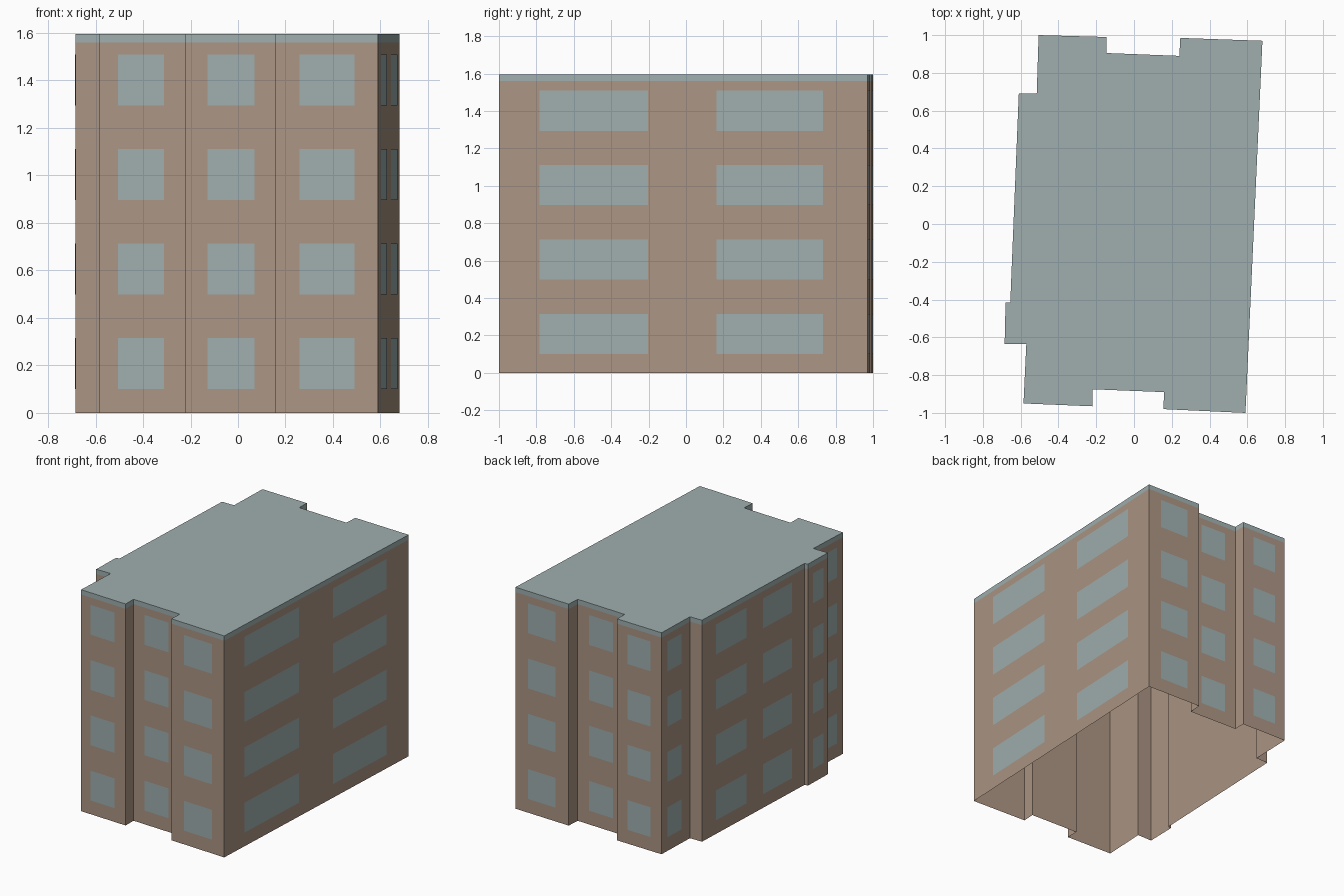
import bpy
from mathutils import Vector

cube = bpy.data.objects.get("Cube")
if cube:
    bpy.data.objects.remove(cube, do_unlink=True)


def material(name, colour):
    mat = bpy.data.materials.new(name)
    mat.use_nodes = True
    mat.diffuse_color = colour
    mat.node_tree.nodes["Principled BSDF"].inputs["Base Color"].default_value = colour
    return mat


def add_object(name, verts, faces, mat):
    mesh = bpy.data.meshes.new(name)
    mesh.from_pydata(verts, [], faces)
    mesh.materials.append(mat)
    obj = bpy.data.objects.new(name, mesh)
    bpy.context.collection.objects.link(obj)
    return obj


def extrude_outline(name, outline, low, high, mat, capped):
    n = len(outline)
    verts = [(x, y, z) for z in (low, high) for x, y in outline]
    faces = [(i, (i + 1) % n, (i + 1) % n + n, i + n) for i in range(n)]
    if capped:
        faces += [tuple(reversed(range(n))), tuple(range(n, 2 * n))]
    return add_object(name, verts, faces, mat)


brown = material("wall brown", (0.41, 0.30, 0.23, 1))
grey = material("blue grey", (0.35, 0.43, 0.43, 1))

# Footprint, anticlockwise; each corner lists the window spans
# (fractions along the wall) of the wall that starts there
BAY = [(0.24, 0.76)]
footprint = [
    ((0.59, -1.0), [(0.11, 0.405), (0.59, 0.88)]),
    ((0.68, 0.97), BAY),
    ((0.245, 0.985), []),
    ((0.24, 0.89), BAY),
    ((-0.145, 0.905), []),
    ((-0.145, 0.99), BAY),
    ((-0.505, 1.0), [(0.21, 0.69)]),
    ((-0.515, 0.69), []),
    ((-0.61, 0.69), [(0.135, 0.43), (0.59, 0.875)]),
    ((-0.655, -0.415), []),
    ((-0.68, -0.415), [(0.25, 0.77)]),
    ((-0.685, -0.635), []),
    ((-0.57, -0.635), [(0.3, 0.8)]),
    ((-0.585, -0.95), [(0.22, 0.75)]),
    ((-0.22, -0.965), []),
    ((-0.22, -0.875), BAY),
    ((0.16, -0.89), []),
    ((0.155, -0.98), [(0.24, 0.77)]),
]
outline = [corner for corner, spans in footprint]

# Open-bottomed walls and the roof slab
extrude_outline("walls", outline, 0, 1.56, brown, False)
extrude_outline("roof", outline, 1.56, 1.595, grey, True)

# Window plates, four storeys high
verts, faces = [], []
for i, (corner, spans) in enumerate(footprint):
    start = Vector((*corner, 0))
    along = Vector((*outline[(i + 1) % len(outline)], 0)) - start
    out = Vector((along.y, -along.x, 0)).normalized() * 0.002
    for a, b in spans:
        for floor in range(4):
            sill = 0.1 + floor * 0.398
            base = len(verts)
            for t, z in ((a, sill), (b, sill), (b, sill + 0.215), (a, sill + 0.215)):
                verts.append(start + along * t + out + Vector((0, 0, z)))
            faces.append(tuple(range(base, base + 4)))
add_object("windows", verts, faces, grey)
